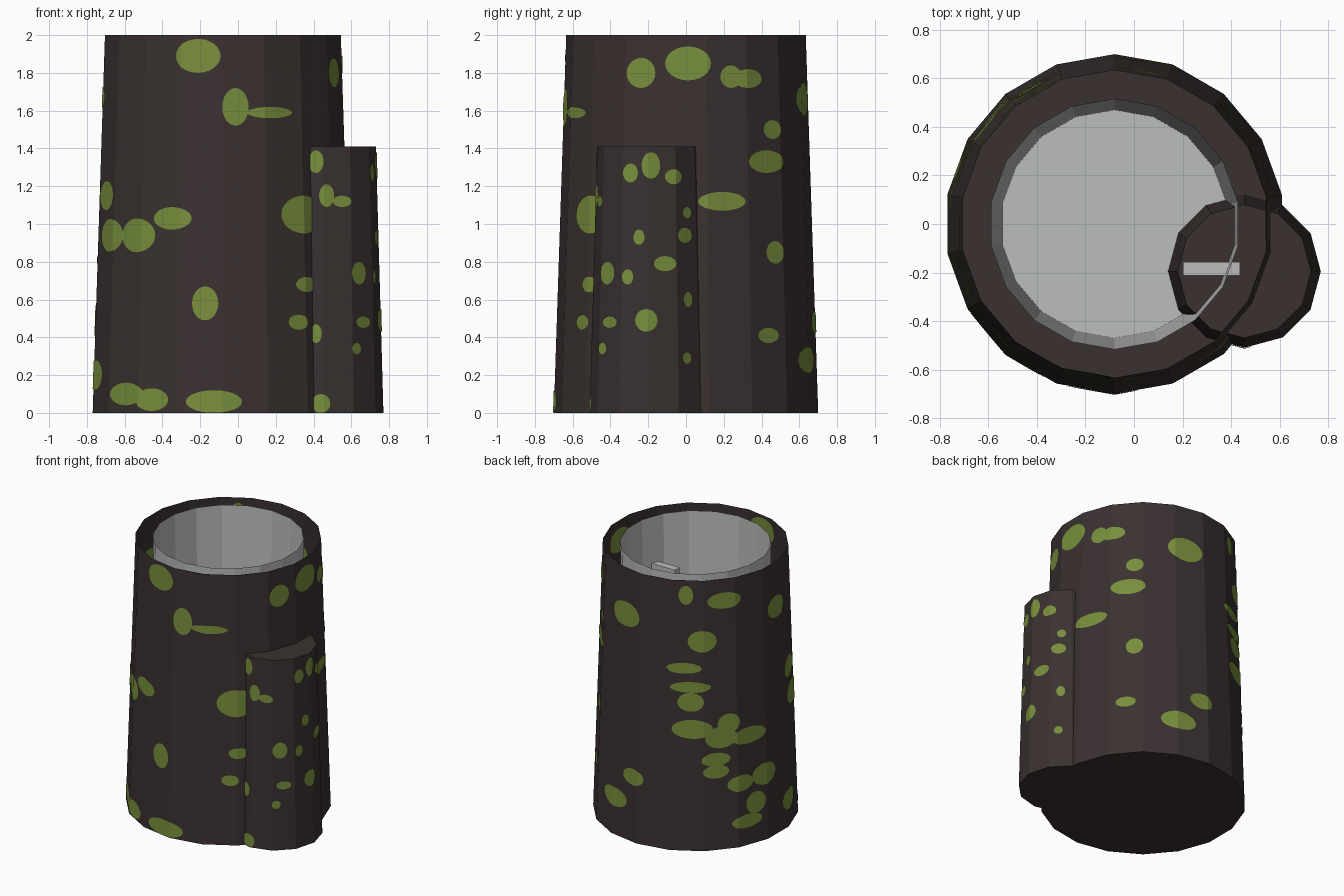
import bpy
import bmesh
import math
from mathutils import Vector

default_cube = bpy.data.objects.get("Cube")
if default_cube:
    bpy.data.objects.remove(default_cube, do_unlink=True)


def make_material(name, red, green, blue):
    material = bpy.data.materials.new(name)
    material.use_nodes = True
    colour = (red, green, blue, 1)
    material.diffuse_color = colour
    material.node_tree.nodes["Principled BSDF"].inputs["Base Color"].default_value = colour
    return material


bark_brown = make_material("bark brown", 0.042, 0.031, 0.030)
moss_green = make_material("moss green", 0.185, 0.27, 0.045)
pale_grey = make_material("pale grey", 0.50, 0.51, 0.50)


def finish(name, bm, material):
    """Turn a bmesh into a flat shaded object."""
    mesh = bpy.data.meshes.new(name)
    bm.to_mesh(mesh)
    bm.free()
    mesh.materials.append(material)
    part = bpy.data.objects.new(name, mesh)
    bpy.context.collection.objects.link(part)
    return part


class Trunk:
    """A tapered, faceted column."""

    def __init__(self, centre, sides, low_radius, high_radius, base, top, start):
        self.centre = Vector(centre)
        self.sides = sides
        self.low_radius, self.high_radius = low_radius, high_radius
        self.base, self.top = base, top
        self.start = math.radians(start)
        self.step = math.tau / sides

    def surface_point(self, angle, z, lift=0):
        blend = (z - self.base) / (self.top - self.base)
        corner_radius = self.low_radius + (self.high_radius - self.low_radius) * blend
        # Follow the flat facet between two corners
        off_middle = (angle - self.start) % self.step - self.step / 2
        radius = corner_radius * math.cos(self.step / 2) / math.cos(off_middle) + lift
        return self.centre + Vector((radius * math.cos(angle), radius * math.sin(angle), z))

    def build(self, name, material, close_top, face_inward=False):
        bm = bmesh.new()
        angles = [self.start + i * self.step for i in range(self.sides)]
        low = [bm.verts.new(self.surface_point(a, self.base)) for a in angles]
        high = [bm.verts.new(self.surface_point(a, self.top)) for a in angles]
        for i in range(self.sides):
            j = (i + 1) % self.sides
            bm.faces.new((low[i], low[j], high[j], high[i]))
        bm.faces.new(list(reversed(low)))
        if close_top:
            bm.faces.new(high)
        if face_inward:
            bmesh.ops.reverse_faces(bm, faces=bm.faces[:])
        return finish(name, bm, material)

    def add_spots(self, name, spots, lift):
        """Wrap thin oval patches: angle, height, half width, half height."""
        result = bmesh.new()
        for degrees, height, half_width, half_height in spots:
            flat = bmesh.new()
            bmesh.ops.create_circle(flat, cap_ends=True, segments=24, radius=1)
            middle = math.radians(degrees)
            z = height / 100
            mean_radius = self.surface_point(middle, z) - self.centre
            mean_radius = mean_radius.to_2d().length
            for v in flat.verts:
                v.co.x = middle + v.co.x * half_width / 100 / mean_radius
                v.co.y = z + v.co.y * half_height / 100
            # Split the oval wherever it bends over a facet edge
            first = math.floor((middle - math.pi - self.start) / self.step)
            for k in range(first, first + self.sides + 1):
                bmesh.ops.bisect_plane(
                    flat, geom=flat.verts[:] + flat.edges[:] + flat.faces[:],
                    plane_co=(self.start + k * self.step, 0, 0), plane_no=(1, 0, 0))
            bmesh.ops.bisect_plane(
                flat, geom=flat.verts[:] + flat.edges[:] + flat.faces[:],
                plane_co=(0, self.base + 0.002, 0), plane_no=(0, 1, 0), clear_inner=True)
            copies = {v: result.verts.new(self.surface_point(v.co.x, v.co.y, lift))
                      for v in flat.verts}
            for face in flat.faces:
                corners = [copies[v] for v in face.verts]
                if (face.normal.z < 0) != (lift < 0):
                    corners.reverse()
                result.faces.new(corners)
            flat.free()
        return finish(name, result, moss_green)


# Main hollow trunk, side stump and inner tube
main = Trunk((-0.08, 0, 0), 18, 0.70, 0.634, 0, 2, 10)
stump = Trunk((0.455, -0.195, 0), 12, 0.315, 0.275, 0, 1.41, 0)
tube = Trunk((-0.08, 0, 0), 18, 0.47, 0.517, 0.02, 1.995, 10)
main.build("trunk_wall", bark_brown, close_top=False)
stump.build("side_stump", bark_brown, close_top=True)
tube.build("inner_tube", pale_grey, close_top=False, face_inward=True)

# Small block standing in the tube on top of the stump
bm = bmesh.new()
bmesh.ops.create_cube(bm, size=1)
bmesh.ops.scale(bm, vec=(0.235, 0.055, 0.24), verts=bm.verts)
bmesh.ops.translate(bm, vec=(0.32, -0.185, 1.53), verts=bm.verts)
finish("inner_block", bm, pale_grey)

# Moss: degrees round the trunk, then hundredths of a unit
front_moss = [
    (-102, 189, 12, 9), (-84, 162, 7, 10), (-67, 159, 13, 3), (-114, 103, 11, 6),
    (-133, 94, 12, 9), (-154, 94, 13, 9), (-98, 58, 7, 9), (-50, 105, 14, 10),
    (-49, 68, 7, 4), (-54, 48, 6, 4), (-138, 10, 13, 6), (-123, 7, 10, 6),
    (-94, 6, 15, 6), (-160, 115, 10, 8),
]
side_moss = [
    (-22, 180, 8, 8), (1, 185, 12, 9), (22, 178, 6, 6), (31, 177, 9, 5),
    (45, 150, 6, 5), (41, 133, 12, 6), (77, 166, 13, 9), (17, 112, 13, 5),
    (45, 85, 6, 6), (40, 41, 7, 4), (71, 28, 13, 7), (86, 48, 9, 6),
]
back_moss = [
    (119, 189, 5, 7), (143, 184, 12, 6), (184, 167, 10, 8), (129, 155, 10, 8),
    (118, 135, 12, 4), (122, 121, 14, 4), (122, 110, 9, 7), (123, 90, 14, 7),
    (145, 93, 8, 7), (140, 83, 11, 8), (158, 81, 14, 6), (137, 67, 10, 5),
    (137, 58, 9, 5), (169, 49, 11, 8), (152, 47, 10, 6), (162, 30, 8, 8),
    (156, 18, 12, 5), (193, 20, 10, 8),
]
stump_moss = [
    (-21, 127, 4, 5), (2, 131, 5, 7), (28, 125, 5, 4), (-87, 115, 4, 6),
    (-70, 112, 5, 3), (-99, 133, 4, 6), (46, 106, 3, 3), (42, 94, 5, 4),
    (-11, 93, 3, 4), (17, 79, 6, 4), (-50, 74, 5, 6), (-23, 72, 3, 4),
    (45, 60, 3, 4), (-3, 49, 6, 6), (-45, 48, 5, 3), (-55, 34, 3, 3),
    (42, 29, 3, 3), (-93, 5, 5, 5), (-98, 42, 3, 5),
]
for side, spots in (("front", front_moss), ("side", side_moss), ("back", back_moss)):
    main.add_spots(side + "_moss_outside", spots, 0.004)
    main.add_spots(side + "_moss_inside", spots, -0.004)
stump.add_spots("stump_moss", stump_moss, 0.004)
